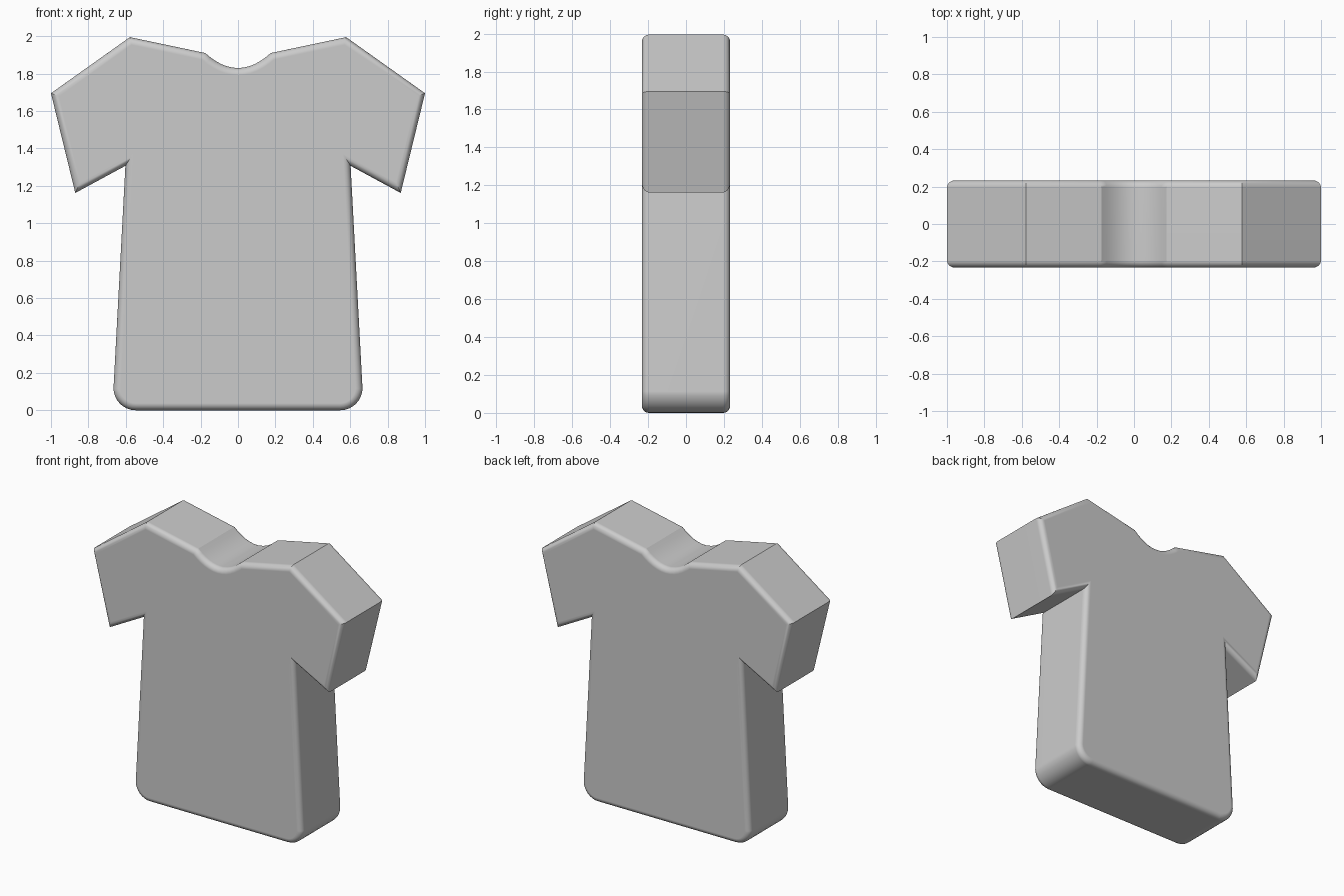
import bpy, bmesh, math
from mathutils import Vector

if "Cube" in bpy.data.objects:
    bpy.data.objects.remove(bpy.data.objects["Cube"])

HALF_DEPTH = 0.233   # half thickness of the shirt
ROUND = 0.038        # edge rounding
STEPS = 5            # segments in the rounding


def shirt_outline():
    # Right half from the collar centre round to the hem, then mirrored
    half = [(0.175 * i / 6, 1.83 + 0.08 * (i / 6) ** 2) for i in range(7)]
    half += [(0.578, 1.995), (1.0, 1.695), (0.87, 1.162), (0.602, 1.307)]
    # Rounded hem corner
    for i in range(9):
        a = math.radians(-2.9 - 87.1 * i / 8)
        half.append((0.546 + 0.12 * math.cos(a), 0.12 + 0.12 * math.sin(a)))
    left = [(-x, z) for x, z in reversed(half[1:])]
    return [Vector(p) for p in half + left]


def inset(points, d):
    # Mitred inward offset of a clockwise outline
    result = []
    for i, p in enumerate(points):
        a = (p - points[i - 1]).normalized()
        b = (points[(i + 1) % len(points)] - p).normalized()
        na, nb = Vector((a.y, -a.x)), Vector((b.y, -b.x))
        result.append(p + (na + nb) * d / (1 + na.dot(nb)))
    return result


# Shirt body: stacked outlines give the rounded front and back edges
outline = shirt_outline()
levels = []
for i in range(STEPS + 1):
    a = math.pi / 2 * i / STEPS
    levels.append((-HALF_DEPTH + ROUND * (1 - math.sin(a)), ROUND * (1 - math.cos(a))))
front = levels[::-1]
levels = front + [(-y, d) for y, d in reversed(front)]

bm = bmesh.new()
rings = [[bm.verts.new((p.x, y, p.y)) for p in inset(outline, d)] for y, d in levels]
n = len(outline)
for r0, r1 in zip(rings, rings[1:]):
    for i in range(n):
        j = (i + 1) % n
        bm.faces.new((r0[i], r0[j], r1[j], r1[i]))
bm.faces.new(rings[0])
bm.faces.new(rings[-1])
bmesh.ops.recalc_face_normals(bm, faces=bm.faces[:])

mesh = bpy.data.meshes.new("shirt")
bm.to_mesh(mesh)
bm.free()
shirt = bpy.data.objects.new("shirt", mesh)
bpy.context.collection.objects.link(shirt)
bpy.context.view_layer.objects.active = shirt
shirt.select_set(True)
bpy.ops.object.shade_smooth_by_angle(angle=math.radians(25))

# Keep the large faces flat
normals = shirt.modifiers.new("flat_faces", 'WEIGHTED_NORMAL')
normals.keep_sharp = True
